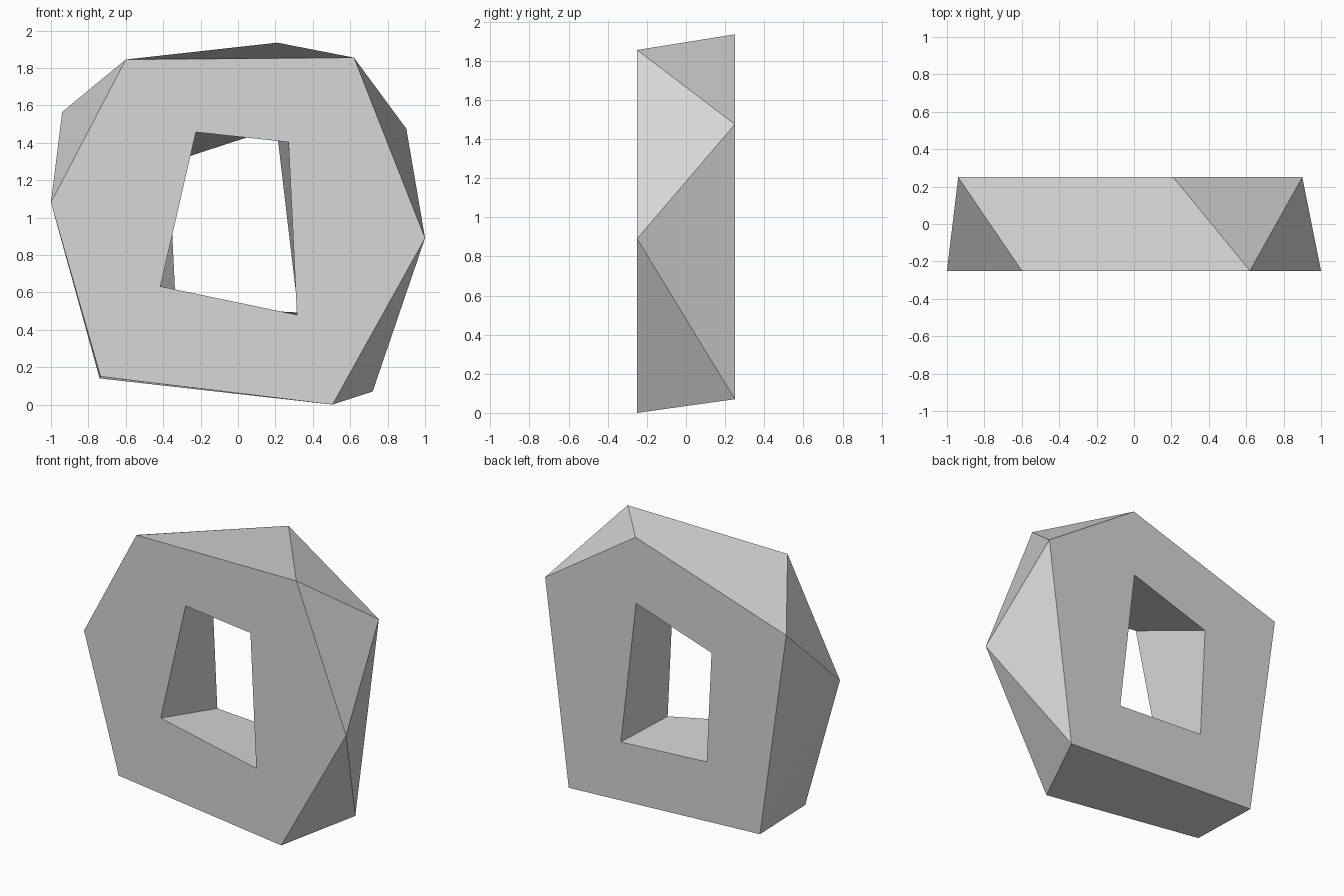
import bpy
import bmesh

default_cube = bpy.data.objects.get("Cube")
if default_cube:
    bpy.data.objects.remove(default_cube, do_unlink=True)

HALF_DEPTH = 0.25

# Plain stone colour
stone = bpy.data.materials.new("light_grey_stone")
stone.use_nodes = True
colour = (0.68, 0.68, 0.68, 1)
stone.diffuse_color = colour
stone.node_tree.nodes["Principled BSDF"].inputs["Base Color"].default_value = colour

# Outlines as (x, z), clockwise from the upper left when seen from the front
front_outline = [(-0.6, 1.845), (0.62, 1.855), (1, 0.89), (0.505, 0), (-0.735, 0.15), (-1, 1.08)]
back_outline = [(-0.94, 1.565), (0.21, 1.935), (0.9, 1.475), (0.72, 0.07), (-0.74, 0.14)]
front_hole = [(-0.225, 1.457), (0.27, 1.403), (0.315, 0.48), (-0.415, 0.632)]
back_hole = [(-0.37, 1.292), (0.206, 1.48), (0.322, 0.492), (-0.333, 0.53)]

bm = bmesh.new()


def ring(points, y):
    """Closed loop of vertices and its edges at one depth."""
    verts = [bm.verts.new((x, y, z)) for x, z in points]
    edges = [bm.edges.new((a, b)) for a, b in zip(verts, verts[1:] + verts[:1])]
    return verts, edges


F, front_edges = ring(front_outline, -HALF_DEPTH)
B, back_edges = ring(back_outline, HALF_DEPTH)
FH, front_hole_edges = ring(front_hole, -HALF_DEPTH)
BH, back_hole_edges = ring(back_hole, HALF_DEPTH)

# Flat front and back, each filled around its hole
for edges, y in ((front_edges + front_hole_edges, -1), (back_edges + back_hole_edges, 1)):
    bmesh.ops.triangle_fill(bm, edges=edges, use_beauty=True, normal=(0, y, 0))

# Faceted outer rim
rim = [
    (F[0], F[1], B[1], B[0]),
    (F[1], B[2], B[1]),
    (F[1], F[2], B[2]),
    (F[2], B[3], B[2]),
    (F[2], F[3], B[3]),
    (F[3], F[4], B[4], B[3]),
    (F[4], F[5], B[4]),
    (F[5], B[0], B[4]),
    (F[5], F[0], B[0]),
]
for face in rim:
    bm.faces.new(face)

# Four walls of the twisted opening
for i in range(4):
    j = (i + 1) % 4
    bm.faces.new((FH[i], FH[j], BH[j], BH[i]))

bmesh.ops.recalc_face_normals(bm, faces=bm.faces)
mesh = bpy.data.meshes.new("stone_ring")
bm.to_mesh(mesh)
bm.free()
mesh.materials.append(stone)
stone_ring = bpy.data.objects.new("stone_ring", mesh)
bpy.context.collection.objects.link(stone_ring)
